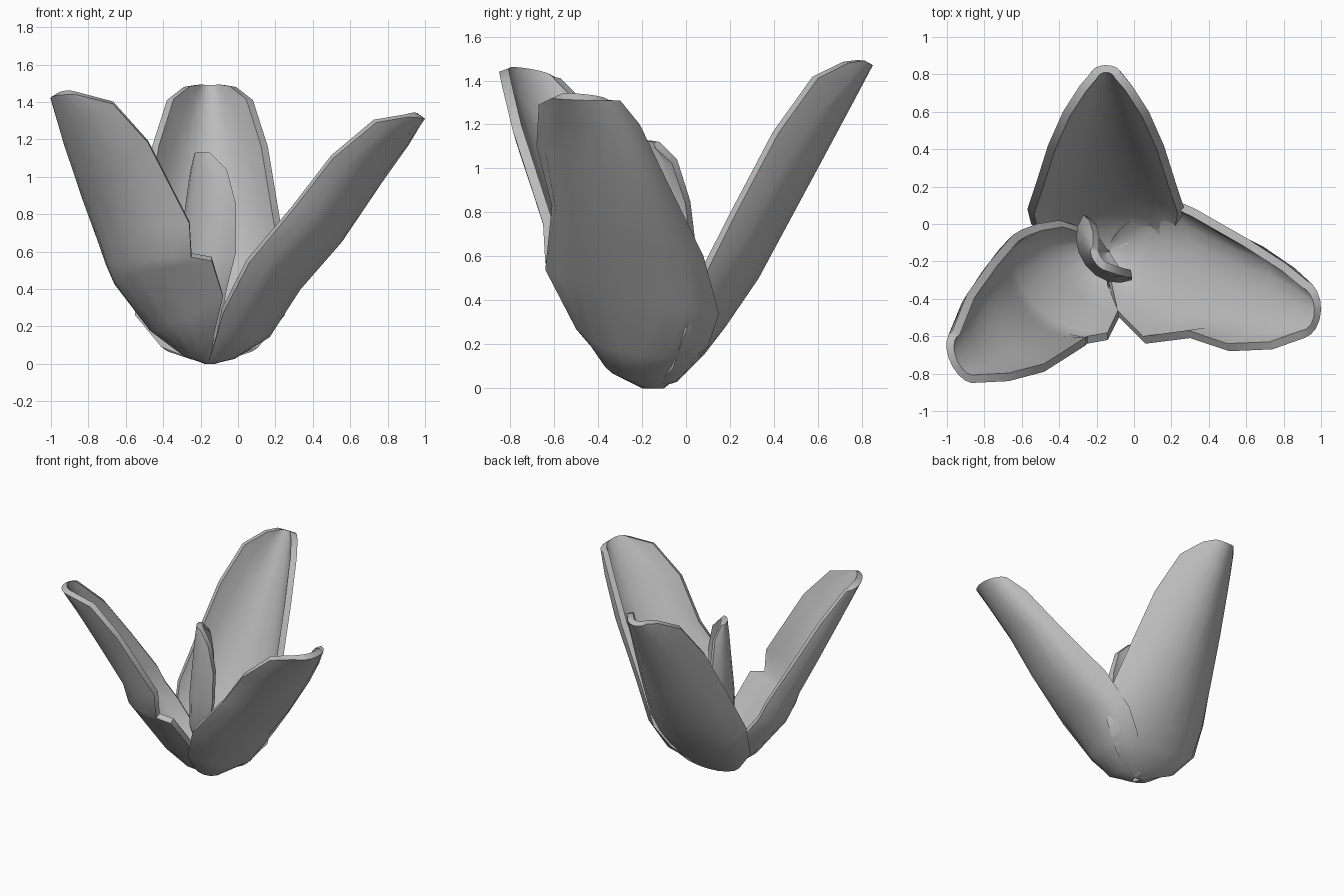
import bpy
import bmesh
import math
from mathutils import Vector

default_cube = bpy.data.objects.get("Cube")
if default_cube:
    bpy.data.objects.remove(default_cube, do_unlink=True)

THICKNESS = 0.045
SEGMENTS = 8      # faces across each petal
ARC = math.radians(78)


def make_material(name, colour):
    material = bpy.data.materials.new(name)
    material.use_nodes = True
    material.diffuse_color = colour
    material.node_tree.nodes["Principled BSDF"].inputs["Base Color"].default_value = colour
    return material


def cross_section(rim_a, rib, rim_b):
    """Bow an arc from one rim to the other, touching the outer rib."""
    rim_a, rib, rim_b = Vector(rim_a), Vector(rib), Vector(rim_b)
    centre, half = (rim_a + rim_b) / 2, (rim_b - rim_a) / 2
    low = math.cos(ARC)
    points = []
    for i in range(SEGMENTS + 1):
        angle = ARC * (2 * i / SEGMENTS - 1)
        across = math.sin(angle) / math.sin(ARC)
        depth = (math.cos(angle) - low) / (1 - low)
        points.append(centre + half * across + (rib - centre) * depth)
    return points


def make_petal(name, rows, material):
    """Loft the cupped sections from base to tip, then thicken inward."""
    bm = bmesh.new()
    loops = [[bm.verts.new(p) for p in cross_section(*row)] for row in rows]
    for lower, upper in zip(loops, loops[1:]):
        for i in range(SEGMENTS):
            bm.faces.new((lower[i], lower[i + 1], upper[i + 1], upper[i]))
    mesh = bpy.data.meshes.new(name)
    bm.to_mesh(mesh)
    bm.free()
    mesh.materials.append(material)
    petal = bpy.data.objects.new(name, mesh)
    bpy.context.collection.objects.link(petal)
    shell = petal.modifiers.new("Thickness", "SOLIDIFY")
    shell.thickness = THICKNESS
    shell.offset = -1
    bpy.ops.object.select_all(action="DESELECT")
    petal.select_set(True)
    bpy.context.view_layer.objects.active = petal
    bpy.ops.object.modifier_apply(modifier=shell.name)
    bpy.ops.object.shade_smooth_by_angle(angle=math.radians(40))
    return petal


grey = make_material("petal grey", (0.5, 0.5, 0.5, 1))

# Back petal: symmetric, so each row is rib y, rib z, rim y, rim z, half width
BASE_X = -0.15
back_profile = [
    (-.14, 0, -.15, 0, .03),
    (-.04, .03, -.06, .09, .26),
    (.08, .15, .0, .26, .4),
    (.18, .28, .08, .5, .42),
    (.33, .5, .23, .8, .37),
    (.47, .76, .42, 1.16, .31),
    (.61, 1.02, .6, 1.41, .23),
    (.76, 1.3, .74, 1.48, .14),
    (.85, 1.47, .81, 1.49, .08),
]
back_rows = [((BASE_X + w, ry, rz), (BASE_X, my, mz), (BASE_X - w, ry, rz))
             for my, mz, ry, rz, w in back_profile]
make_petal("back_petal", back_rows, grey)

# Left petal: front rim, outer rib, back rim
make_petal("left_petal", [
    ((-.16, -.2, 0), (-.13, -.16, 0), (-.14, -.1, 0)),
    ((-.12, -.38, .13), (-.02, -.22, .03), (-.07, 0, .08)),
    ((-.08, -.5, .27), (.16, -.2, .15), (.05, .1, .19)),
    ((.06, -.64, .54), (.33, -.24, .43), (.17, .15, .34)),
    ((.3, -.61, .83), (.57, -.33, .69), (.33, .08, .6)),
    ((.51, -.68, 1.1), (.77, -.38, 1), (.61, -.08, .93)),
    ((.74, -.67, 1.29), (.91, -.43, 1.18), (.81, -.21, 1.2)),
    ((.91, -.61, 1.32), (1, -.46, 1.31), (.92, -.3, 1.31)),
], grey)

# Right petal: back rim, outer rib, front rim with its torn flap
make_petal("right_petal", [
    ((-.16, -.12, 0), (-.17, -.16, 0), (-.14, -.19, 0)),
    ((-.24, -.03, .09), (-.27, -.21, .04), (-.13, -.36, .15)),
    ((-.4, .02, .25), (-.42, -.29, .18), (-.08, -.5, .36)),
    ((-.52, 0, .42), (-.62, -.38, .46), (-.14, -.62, .55)),
    ((-.6, -.03, .53), (-.66, -.4, .54), (-.25, -.64, .57)),
    ((-.65, -.06, .65), (-.69, -.44, .68), (-.26, -.65, .75)),
    ((-.77, -.2, .92), (-.78, -.54, .92), (-.48, -.79, 1.18)),
    ((-.89, -.37, 1.21), (-.89, -.65, 1.2), (-.67, -.84, 1.39)),
    ((-.97, -.57, 1.41), (-.99, -.72, 1.43), (-.87, -.85, 1.44)),
], grey)

# Small curled petal standing in the middle
make_petal("inner_petal", [
    ((-.16, -.14, .02), (-.16, -.17, .02), (-.13, -.17, .02)),
    ((-.26, 0, .35), (-.26, -.22, .35), (-.06, -.28, .4)),
    ((-.27, .05, .6), (-.26, -.22, .6), (-.01, -.3, .6)),
    ((-.24, .02, .85), (-.24, -.21, .85), (-.01, -.29, .85)),
    ((-.22, -.04, 1.04), (-.23, -.2, 1.02), (-.06, -.28, 1.04)),
    ((-.22, -.12, 1.12), (-.22, -.19, 1.13), (-.15, -.25, 1.13)),
], grey)
